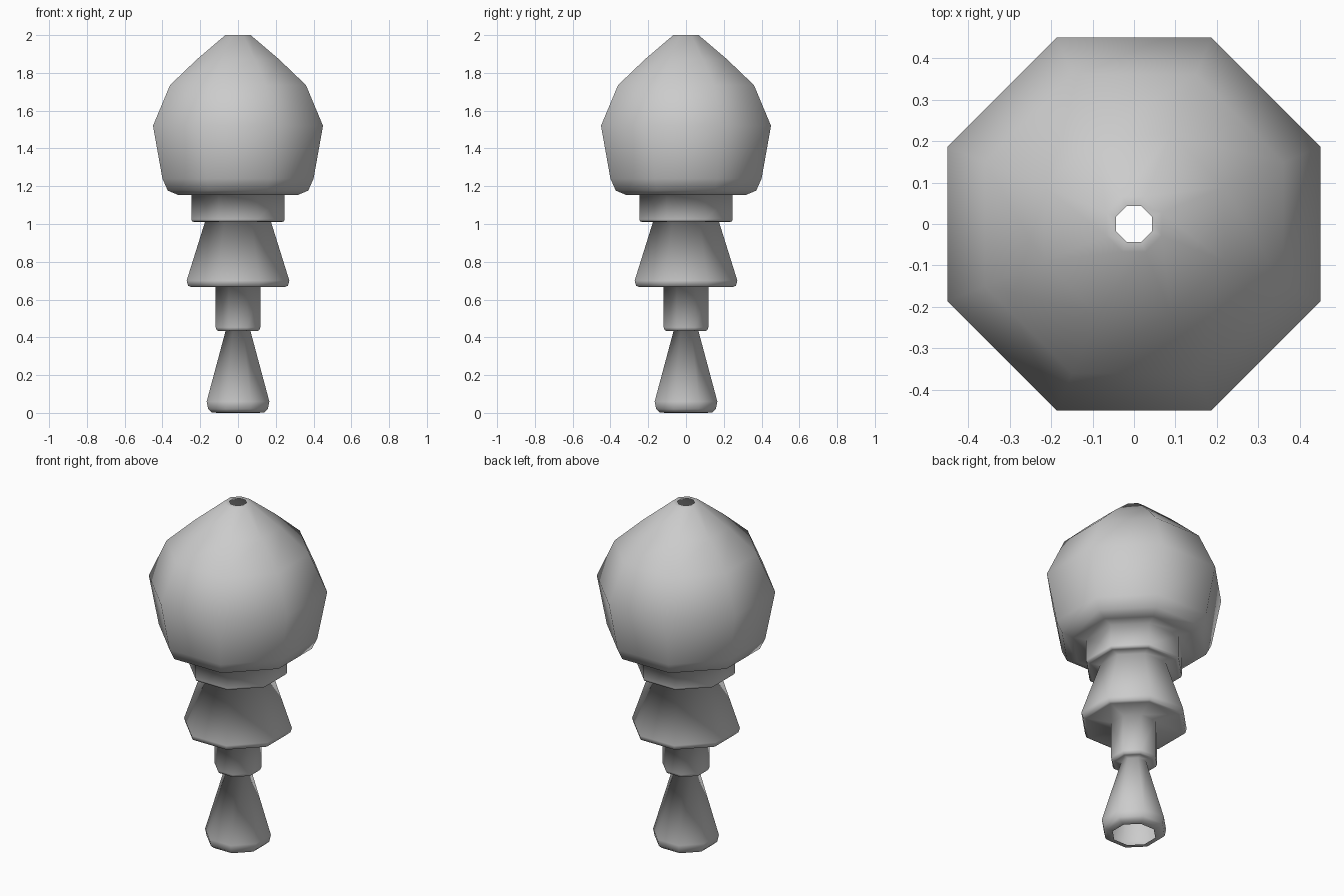
import bpy, bmesh, math

if "Cube" in bpy.data.objects:
    bpy.data.objects.remove(bpy.data.objects["Cube"])

SIDES = 8

# Profile as (distance to flat side, height), from foot to tip
FOOT = [(0.11, 0.0), (0.14, 0.003), (0.158, 0.02), (0.166, 0.06), (0.066, 0.433)]
LOWER_COLLAR = [(0.10, 0.433), (0.112, 0.437), (0.118, 0.452), (0.118, 0.667)]
SKIRT = [(0.25, 0.667), (0.264, 0.673), (0.272, 0.70), (0.175, 1.01)]
UPPER_COLLAR = [(0.23, 1.01), (0.243, 1.014), (0.247, 1.025), (0.247, 1.153)]
BULB = [(0.315, 1.153), (0.372, 1.177), (0.40, 1.24), (0.45, 1.52),
        (0.36, 1.735), (0.217, 1.872), (0.067, 2.0), (0.043, 2.0)]


def lathe(name, profile):
    """Turn a profile into an open eight-sided shell with flats facing the axes."""
    bm = bmesh.new()
    rings = []
    for apothem, z in profile:
        r = apothem / math.cos(math.pi / SIDES)
        rings.append([bm.verts.new((r * math.cos((i + 0.5) * math.tau / SIDES),
                                    r * math.sin((i + 0.5) * math.tau / SIDES), z))
                      for i in range(SIDES)])
    for low, high in zip(rings, rings[1:]):
        for i in range(SIDES):
            j = (i + 1) % SIDES
            face = bm.faces.new((low[i], low[j], high[j], high[i]))
            face.smooth = True
    mesh = bpy.data.meshes.new(name)
    bm.to_mesh(mesh)
    bm.free()
    obj = bpy.data.objects.new(name, mesh)
    bpy.context.collection.objects.link(obj)
    return obj


# One continuous turned finial, open at foot and tip
lathe("turned_finial", FOOT + LOWER_COLLAR + SKIRT + UPPER_COLLAR + BULB)
